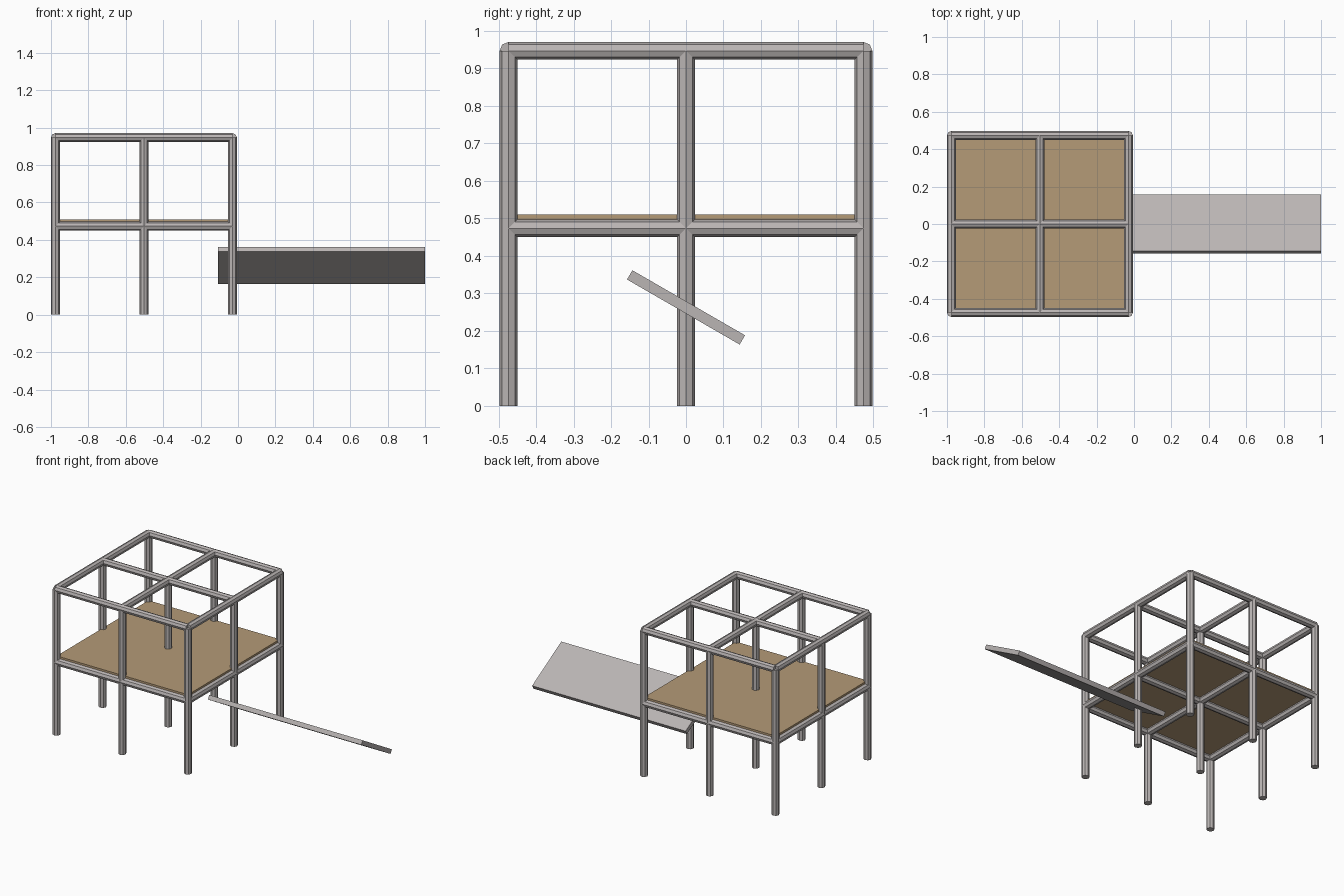
import bpy
import bmesh
from math import radians
from mathutils import Matrix, Vector

cube = bpy.data.objects.get("Cube")
if cube:
    bpy.data.objects.remove(cube, do_unlink=True)


def make_material(name, color):
    mat = bpy.data.materials.new(name)
    mat.use_nodes = True
    mat.diffuse_color = (*color, 1)
    mat.node_tree.nodes["Principled BSDF"].inputs["Base Color"].default_value = (*color, 1)
    return mat


METAL = make_material("grey metal", (0.49, 0.46, 0.455))
WOOD = make_material("tan wood", (0.46, 0.325, 0.185))

BAY = 0.4735            # spacing between posts, and height of each storey
RADIUS = 0.0237         # tube radius
CENTRE_X = -0.503       # middle of the frame
STEPS = (-1, 0, 1)


def add_object(name, bm, mat):
    mesh = bpy.data.meshes.new(name)
    bm.to_mesh(mesh)
    bm.free()
    mesh.materials.append(mat)
    obj = bpy.data.objects.new(name, mesh)
    bpy.context.collection.objects.link(obj)
    return obj


def tube(name, centre, axis):
    """Eight-sided tube two bays long, centred on a point."""
    turn = {"x": Matrix.Rotation(radians(90), 4, "Y"),
            "y": Matrix.Rotation(radians(90), 4, "X"),
            "z": Matrix.Identity(4)}[axis]
    bm = bmesh.new()
    bmesh.ops.create_cone(bm, cap_ends=True, segments=8, radius1=RADIUS, radius2=RADIUS,
                          depth=2 * BAY, matrix=Matrix.Translation(centre) @ turn)
    add_object(name, bm, METAL)


def board(name, centre, size, mat, tilt=0):
    bm = bmesh.new()
    place = (Matrix.Translation(centre) @ Matrix.Rotation(radians(tilt), 4, "X")
             @ Matrix.Diagonal(Vector((*size, 1))))
    bmesh.ops.create_cube(bm, size=1, matrix=place)
    add_object(name, bm, mat)


# Posts in a three by three grid
for i in STEPS:
    for j in STEPS:
        tube("post", (CENTRE_X + i * BAY, j * BAY, BAY), "z")

# Beams both ways, under the deck and across the top
for level, name in ((1, "deck"), (2, "top")):
    for i in STEPS:
        tube(name + "_cross_beam", (CENTRE_X, i * BAY, level * BAY), "x")
        tube(name + "_long_beam", (CENTRE_X + i * BAY, 0, level * BAY), "y")

# Wooden deck resting on the lower beams
board("deck", (CENTRE_X, 0, BAY + 0.0245), (2 * BAY, 2 * BAY, 0.024), WOOD)

# Tilted slide panel reaching out to the side
board("slide", (0.4465, 0, 0.2625), (1.107, 0.347, 0.0285), METAL, tilt=-30)
